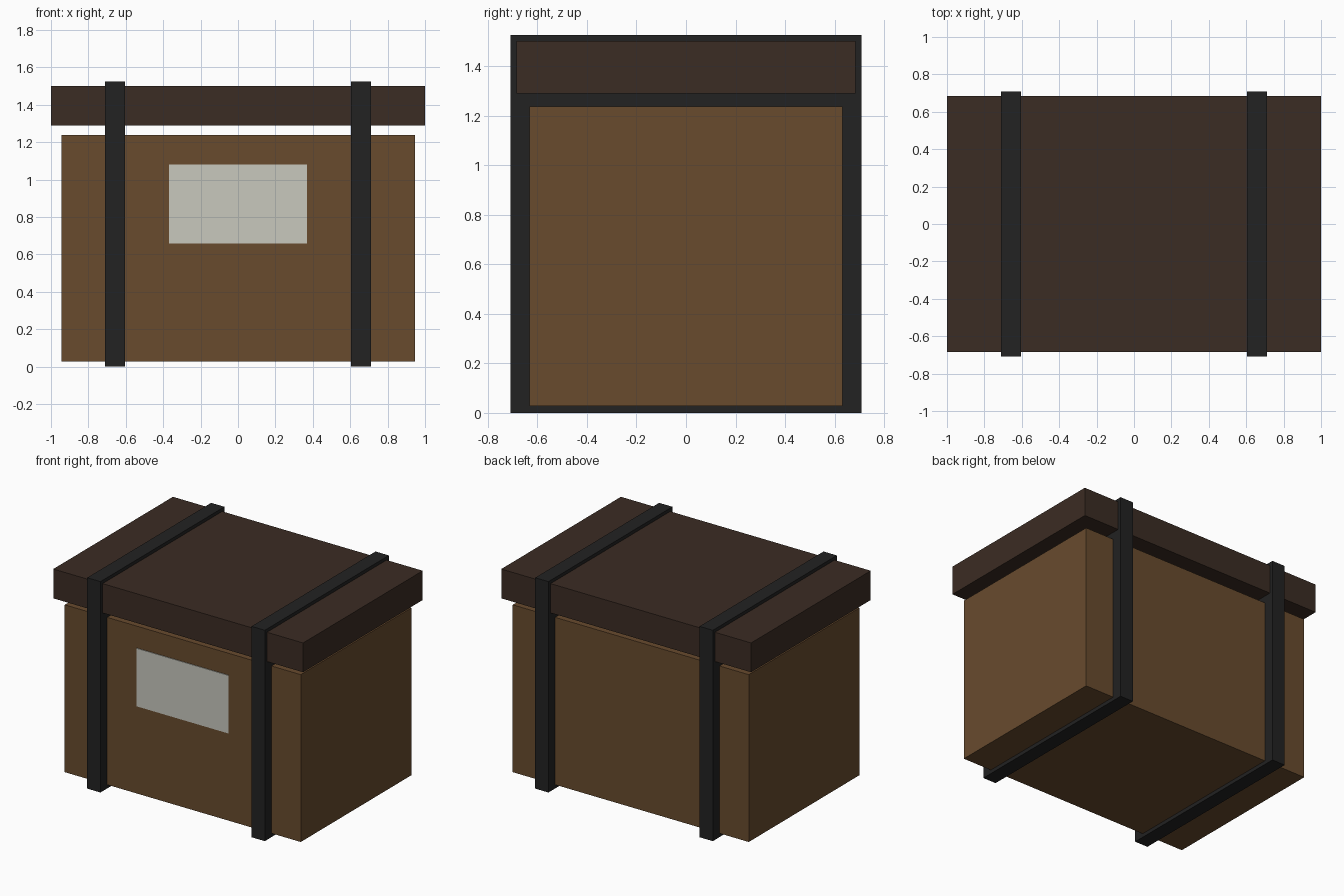
import bpy
import bmesh
from mathutils import Vector

cube = bpy.data.objects.get("Cube")
if cube:
    bpy.data.objects.remove(cube, do_unlink=True)


def make_material(name, rgb):
    mat = bpy.data.materials.new(name)
    mat.use_nodes = True
    color = (*rgb, 1.0)
    mat.diffuse_color = color
    mat.node_tree.nodes["Principled BSDF"].inputs["Base Color"].default_value = color
    return mat


def make_box(name, low, high, mat):
    """Flat-shaded box between two opposite corners."""
    low, high = Vector(low), Vector(high)
    size, center = high - low, (low + high) / 2
    bm = bmesh.new()
    bmesh.ops.create_cube(bm, size=1.0)
    bmesh.ops.scale(bm, vec=size, verts=bm.verts)
    mesh = bpy.data.meshes.new(name)
    bm.to_mesh(mesh)
    bm.free()
    mesh.materials.append(mat)
    obj = bpy.data.objects.new(name, mesh)
    obj.location = center
    bpy.context.collection.objects.link(obj)
    return obj


brown = make_material("cardboard brown", (0.138, 0.070, 0.027))
dark_brown = make_material("dark lid brown", (0.044, 0.025, 0.017))
black = make_material("strap black", (0.016, 0.016, 0.016))
paper = make_material("label off white", (0.578, 0.578, 0.515))

# Box body and overhanging lid, with a narrow gap between them
body_front = -0.632
make_box("box_body", (-0.945, body_front, 0.027), (0.945, -body_front, 1.238), brown)
make_box("lid", (-1, -0.684, 1.29), (1, 0.684, 1.502), dark_brown)

# Solid bands wrapping the body and lid
for side, x in (("right", -0.658), ("left", 0.658)):
    make_box(f"{side}_strap", (x - 0.053, -0.709, 0), (x + 0.053, 0.709, 1.526), black)

# Paper label on the front
make_box("front_label", (-0.368, body_front - 0.005, 0.66),
         (0.368, body_front + 0.002, 1.08), paper)
